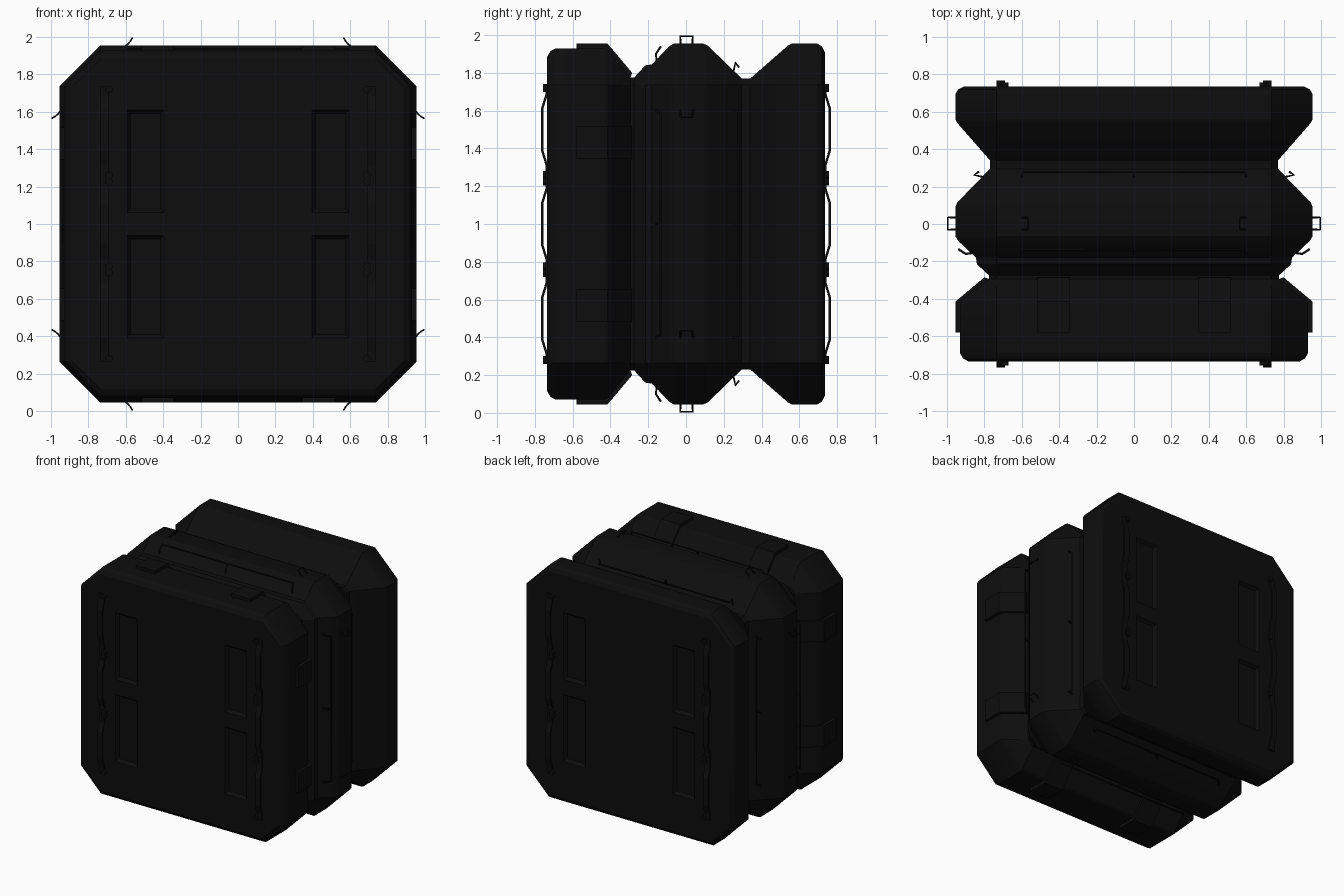
import bpy, bmesh, math
from mathutils import Matrix, Vector

if "Cube" in bpy.data.objects:
    bpy.data.objects.remove(bpy.data.objects["Cube"])

black = bpy.data.materials.new("matte_black")
black.use_nodes = True
tone = (0.004, 0.004, 0.004, 1)
black.diffuse_color = tone
black.node_tree.nodes["Principled BSDF"].inputs["Base Color"].default_value = tone

CENTRE = Matrix.Translation((0, 0, 1))
SIDES = [CENTRE @ Matrix.Rotation(i * math.pi / 2, 4, "Y") for i in range(4)]
QUARTERS = [CENTRE @ Matrix.Diagonal((sx, sy, 1, 1)) for sx in (-1, 1) for sy in (-1, 1)]


def finish(name, bm):
    bmesh.ops.recalc_face_normals(bm, faces=bm.faces)
    mesh = bpy.data.meshes.new(name)
    bm.to_mesh(mesh)
    bm.free()
    mesh.materials.append(black)
    ob = bpy.data.objects.new(name, mesh)
    bpy.context.collection.objects.link(ob)
    return ob


def activate(ob):
    bpy.ops.object.select_all(action="DESELECT")
    ob.select_set(True)
    bpy.context.view_layer.objects.active = ob


def loft(bm, rings):
    """Skin a closed solid over rings of equal length."""
    loops = [[bm.verts.new(p) for p in ring] for ring in rings]
    n = len(loops[0])
    for a, b in zip(loops, loops[1:]):
        for i in range(n):
            bm.faces.new((a[i], a[(i + 1) % n], b[(i + 1) % n], b[i]))
    bm.faces.new(loops[0])
    bm.faces.new(loops[-1])


def prism(bm, outline, x0, x1, matrix):
    loft(bm, [[matrix @ Vector((x, y, z)) for y, z in outline] for x in (x0, x1)])


def rods(name, paths, radius):
    curve = bpy.data.curves.new(name, "CURVE")
    curve.dimensions = "3D"
    curve.bevel_depth = radius
    curve.bevel_resolution = 1
    curve.use_fill_caps = True
    for path in paths:
        spline = curve.splines.new("POLY")
        spline.points.add(len(path) - 1)
        for point, co in zip(spline.points, path):
            point.co = (*co, 1)
    curve.materials.append(black)
    ob = bpy.data.objects.new(name, curve)
    bpy.context.collection.objects.link(ob)
    activate(ob)
    bpy.ops.object.convert(target="MESH")


# Crate body: chamfered square swept through a ribbed depth profile
EDGE = 0.735
profile = [(-.735, .885), (-.718, .915), (-.69, .93), (-.43, .93), (-.41, .92),
           (-.295, .775), (-.275, .775), (-.215, .84), (-.18, .845), (-.09, .94),
           (-.065, .955), (.09, .955), (.115, .945), (.295, .77), (.34, .77),
           (.54, .945), (.56, .955), (.695, .955), (.72, .94), (.735, .91)]
bm = bmesh.new()
rings = []
for y, r in profile:
    corners = [(EDGE, r), (r, EDGE), (r, -EDGE), (EDGE, -r),
               (-EDGE, -r), (-r, -EDGE), (-r, EDGE), (-EDGE, r)]
    rings.append([(x, y, z + 1) for x, z in corners])
loft(bm, rings)
body = finish("crate_body", bm)

# Tapered pockets in front and back faces
bm = bmesh.new()
for m in QUARTERS:
    for z0, z1 in ((-.61, -.06), (.06, .61)):
        pocket = []
        for y, inset in ((.75, -.01), (.71, .02)):
            xa, xb = .395 + inset, .595 - inset
            za, zb = z0 + inset, z1 - inset
            pocket.append([m @ Vector((x, y, z)) for x, z in
                           ((xa, za), (xb, za), (xb, zb), (xa, zb))])
        loft(bm, pocket)
cutter = finish("pocket_cutter", bm)
cutter.hide_render = True
mod = body.modifiers.new("pockets", "BOOLEAN")
mod.operation = "DIFFERENCE"
mod.solver = "EXACT"
mod.object = cutter
activate(body)
bpy.ops.object.modifier_apply(modifier=mod.name)
bpy.data.objects.remove(cutter)
bpy.ops.object.shade_smooth_by_angle(angle=math.radians(25))

# Raised wrap plates on the front section, two per side
wrap = [(-.58, .92), (-.58, .955), (-.415, .955), (-.285, .8), (-.295, .77), (-.43, .915)]
bm = bmesh.new()
for m in SIDES:
    for x0 in (-.515, .345):
        prism(bm, wrap, x0, x0 + .17, m)
finish("wrap_plates", bm)

# Wavy straps on front and back, three raised grips each
low, high, thick = .745, .768, .013
path = [(low, -.735), (low, -.67)]
for mid in (-.5, 0, .5):
    path += [(low, mid - .185), (high, mid - .11), (high, mid + .11), (low, mid + .185)]
path += [(low, .67), (low, .735)]
strap = path + [(y - thick, z) for y, z in reversed(path)]
bm = bmesh.new()
for m in QUARTERS:
    prism(bm, strap, .69, .735, m)
finish("grip_straps", bm)

# Bolts holding the straps
bm = bmesh.new()
for m in QUARTERS:
    for z in (-.72, -.26, -.225, .225, .26, .72):
        place = m @ Matrix.Translation((.69, .742, z)) @ Matrix.Rotation(math.pi / 2, 4, "X")
        bmesh.ops.create_cone(bm, cap_ends=True, segments=12, radius1=.02,
                              radius2=.02, depth=.03, matrix=place)
finish("strap_bolts", bm)

# Long rails on the slopes of the middle rib
rails = []
for m in SIDES:
    for foot, knee, top in (((-.155, .865), (-.16, .9), (-.135, .937)),
                            ((.25, .8), (.262, .855), (.278, .832))):
        ends = [(-.6, foot), (-.6, knee), (-.59, top), (.59, top), (.6, knee), (.6, foot)]
        support = [(0, foot), (0, knee), (0, top)]
        for line in (ends, support):
            rails.append([m @ Vector((x, y, z)) for x, (y, z) in line])
rods("side_rails", rails, .006)

# Square tie loops on the crest of the middle rib, leaning inward
loops = []
for m in SIDES:
    for s in (-1, 1):
        arm = [(.605, .95), (.588, .962), (.575, .978), (.565, .995)]
        line = [(s * x, -.03, z) for x, z in arm] + [(s * x, .035, z) for x, z in reversed(arm)]
        loops.append([m @ Vector(p) for p in line])
rods("tie_loops", loops, .005)
